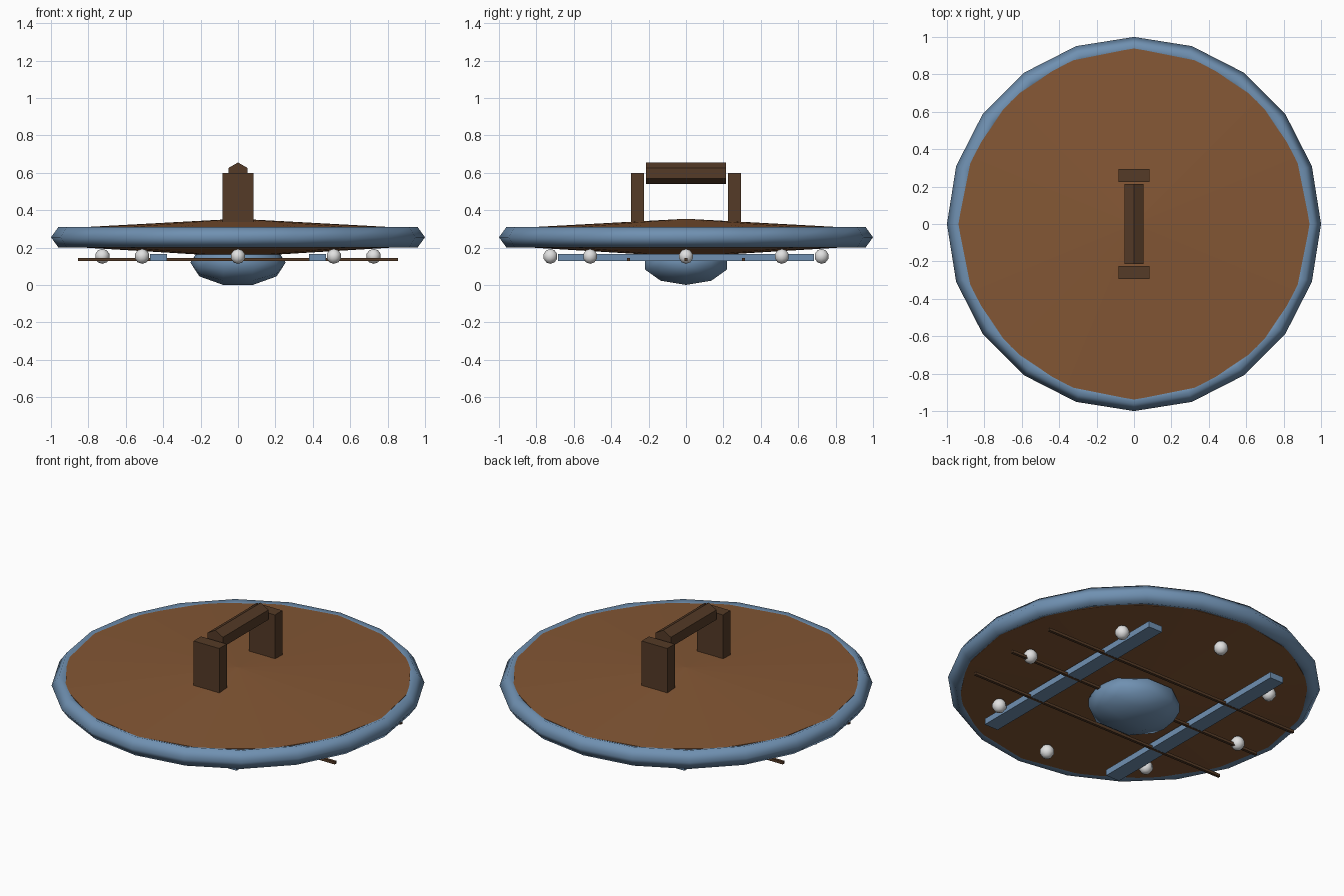
import bpy
import bmesh
from math import sin, cos, pi
from mathutils import Matrix, Vector

if "Cube" in bpy.data.objects:
    bpy.data.objects.remove(bpy.data.objects["Cube"], do_unlink=True)


def material(name, rgb):
    mat = bpy.data.materials.new(name)
    mat.use_nodes = True
    mat.diffuse_color = (*rgb, 1)
    mat.node_tree.nodes["Principled BSDF"].inputs["Base Color"].default_value = (*rgb, 1)
    return mat


wood = material("warm_wood", (0.23, 0.095, 0.035))
dark_wood = material("dark_wood", (0.09, 0.043, 0.02))
steel = material("blue_steel", (0.16, 0.28, 0.44))
silver = material("pale_silver", (0.75, 0.75, 0.75))


def finish(name, bm, mat, smooth=False):
    bmesh.ops.remove_doubles(bm, verts=bm.verts, dist=1e-5)
    bmesh.ops.recalc_face_normals(bm, faces=bm.faces)
    for face in bm.faces:
        face.smooth = smooth
    mesh = bpy.data.meshes.new(name)
    bm.to_mesh(mesh)
    bm.free()
    mesh.materials.append(mat)
    obj = bpy.data.objects.new(name, mesh)
    bpy.context.collection.objects.link(obj)
    return obj


def lathe(name, profile, segments, mat, smooth=False, closed=False):
    """Turn (radius, height) points about the z axis."""
    bm = bmesh.new()
    verts = [bm.verts.new((r, 0, z)) for r, z in profile]
    pairs = list(zip(verts, verts[1:]))
    if closed:
        pairs.append((verts[-1], verts[0]))
    edges = [bm.edges.new(pair) for pair in pairs]
    bmesh.ops.spin(bm, geom=verts + edges, cent=(0, 0, 0), axis=(0, 0, 1),
                   angle=2 * pi, steps=segments, use_merge=False)
    bmesh.ops.remove_doubles(bm, verts=bm.verts, dist=1e-5)
    bmesh.ops.dissolve_degenerate(bm, edges=bm.edges, dist=1e-5)
    return finish(name, bm, mat, smooth)


def box(name, center, size, mat):
    bm = bmesh.new()
    bmesh.ops.create_cube(bm, size=1, matrix=Matrix.Translation(center)
                          @ Matrix.Diagonal(Vector((*size, 1))))
    return finish(name, bm, mat)


# Shallow double-cone board
MID = 0.255
lathe("shield_board", [(0, 0.354), (0.94, 0.303), (0.94, 0.207), (0, 0.15)], 16, wood)

# Five-sided metal rim
ring = [(0.942 + 0.058 * cos(2 * pi * i / 5), MID + 0.058 * sin(2 * pi * i / 5))
        for i in range(5)]
lathe("rim", ring, 20, steel, smooth=True, closed=True)

# Rounded forms share one half-circle profile
arc = [(sin(pi * i / 5), cos(pi * i / 5)) for i in range(6)]

# Flattened central boss, its axis lying sideways
boss = lathe("boss", arc, 10, steel, smooth=True)
boss.data.transform(Matrix.Translation((0, 0, 0.12))
                    @ Matrix.Diagonal((0.255, 0.255 * 0.952, 0.126, 1))
                    @ Matrix.Rotation(pi / 2, 4, "Y"))

# Ring of studs
for i in range(8):
    angle = i * pi / 4
    stud = lathe(f"stud_{i + 1}", [(0.04 * r, 0.04 * z) for r, z in arc], 10, silver, smooth=True)
    stud.location = (0.725 * cos(angle), 0.725 * sin(angle), 0.153)

# Metal bars and handle posts, mirrored
for side, label in ((1, "left"), (-1, "right")):
    box(f"{label}_bar", (side * 0.425, 0, 0.147), (0.09, 1.37, 0.036), steel)
for side, label in ((1, "back"), (-1, "front")):
    box(f"{label}_handle_post", (0, side * 0.26, 0.465), (0.168, 0.07, 0.27), dark_wood)

# Thin cross rods
for y, label in ((-0.308, "front"), (0, "middle"), (0.308, "back")):
    box(f"{label}_rod", (0, y, 0.136), (1.71, 0.016, 0.016), dark_wood)

# Six-sided grip
bm = bmesh.new()
bmesh.ops.create_cone(bm, cap_ends=True, segments=6, radius1=0.058, radius2=0.058, depth=0.426,
                      matrix=Matrix.Translation((0, 0, 0.597)) @ Matrix.Rotation(pi / 2, 4, "X"))
grip = finish("grip", bm, dark_wood)
# Turn the grip so that an edge points up
if max(v.co.x for v in grip.data.vertices) > 0.055:
    pivot = Matrix.Translation((0, 0, 0.597))
    grip.data.transform(pivot @ Matrix.Rotation(pi / 6, 4, "Y") @ pivot.inverted())
